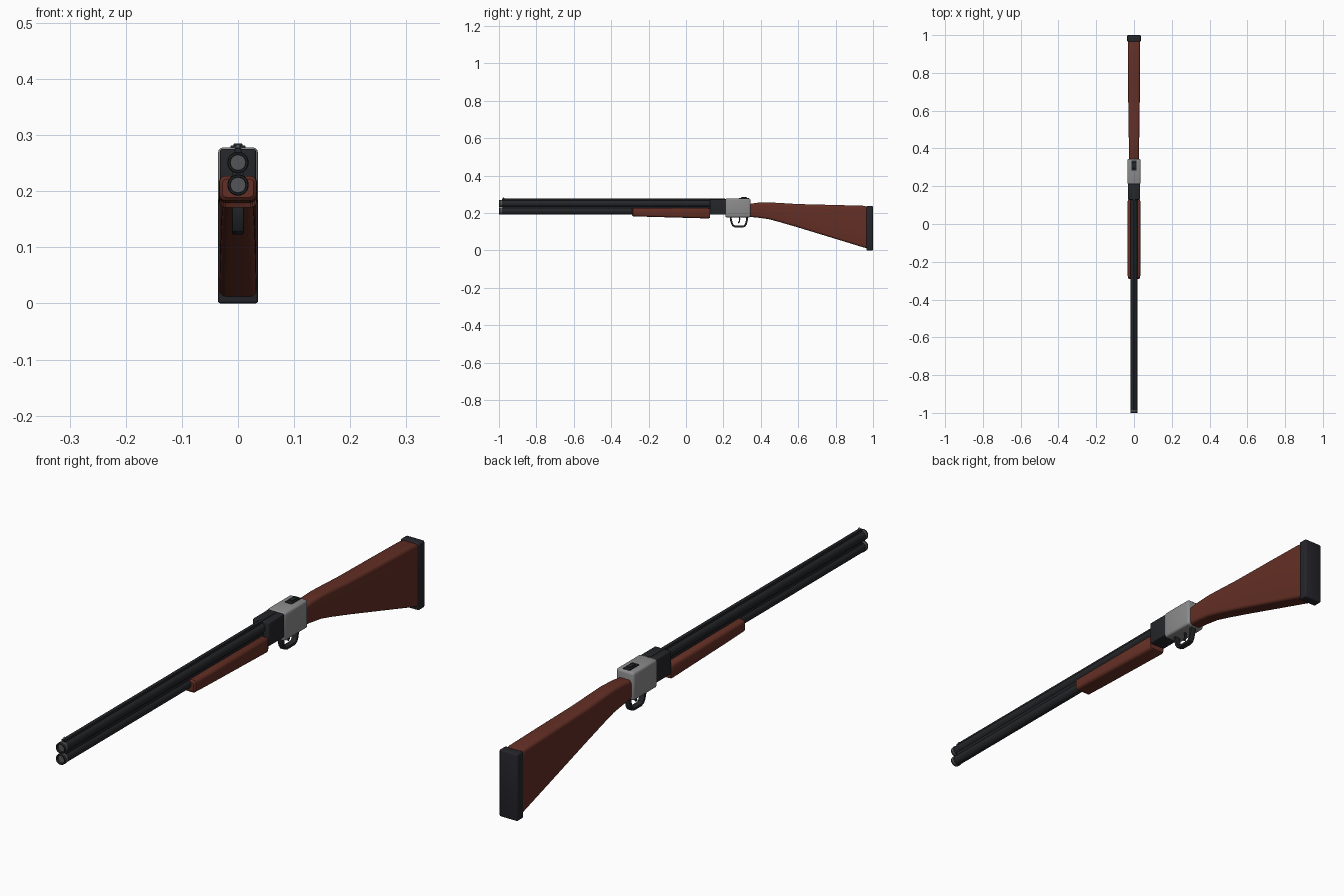
import bpy, bmesh, math
from mathutils import Vector

if "Cube" in bpy.data.objects:
    bpy.data.objects.remove(bpy.data.objects["Cube"])


def material(name, rgb):
    m = bpy.data.materials.new(name)
    m.diffuse_color = (*rgb, 1)
    m.use_nodes = True
    m.node_tree.nodes["Principled BSDF"].inputs["Base Color"].default_value = m.diffuse_color
    return m


WOOD = material("walnut wood", (0.125, 0.028, 0.018))
STEEL = material("light steel", (0.26, 0.26, 0.265))
BLUED = material("blued steel", (0.018, 0.019, 0.022))
RUBBER = material("dark rubber", (0.018, 0.018, 0.024))
TRIM = material("muzzle steel", (0.09, 0.09, 0.095))


def finish(name, bm, mat, bevel=0.0, segments=3):
    bmesh.ops.recalc_face_normals(bm, faces=bm.faces)
    if bevel:
        edges = [e for e in bm.edges if e.calc_face_angle(0) > math.radians(40)]
        bmesh.ops.bevel(bm, geom=edges, offset=bevel, segments=segments,
                        profile=0.5, affect='EDGES', clamp_overlap=True)
    me = bpy.data.meshes.new(name)
    bm.to_mesh(me)
    bm.free()
    me.materials.append(mat)
    me.shade_smooth()
    me.set_sharp_from_angle(angle=math.radians(30))
    ob = bpy.data.objects.new(name, me)
    bpy.context.collection.objects.link(ob)
    return ob


def box(name, x, y, z, mat, bevel=0.0):
    """Box of half width x, with y and z given as (low, high)."""
    bm = bmesh.new()
    bmesh.ops.create_cube(bm, size=1)
    for v in bm.verts:
        v.co = (v.co.x * 2 * x, y[0] if v.co.y < 0 else y[1], z[0] if v.co.z < 0 else z[1])
    return finish(name, bm, mat, bevel)


def loft(name, sections, mat, n=4):
    """Rounded-rectangle sections (y, z low, z high, half width, radius) joined along y."""
    bm = bmesh.new()
    rings = []
    for y, lo, hi, w, r in sections:
        ring = []
        for k, (cx, cz) in enumerate([(w - r, hi - r), (r - w, hi - r), (r - w, lo + r), (w - r, lo + r)]):
            for i in range(n + 1):
                a = math.pi / 2 * (k + i / n)
                ring.append(bm.verts.new((cx + r * math.cos(a), y, cz + r * math.sin(a))))
        rings.append(ring)
    bridge(bm, rings)
    bm.faces.new(rings[0])
    bm.faces.new(rings[-1])
    return finish(name, bm, mat)


def bridge(bm, rings):
    for a, b in zip(rings, rings[1:]):
        for i in range(len(a)):
            j = (i + 1) % len(a)
            bm.faces.new((a[i], a[j], b[j], b[i]))


def lathe(name, profile, z, mat, sides=32):
    """(radius, y) profile turned about a lengthwise axis at height z."""
    bm = bmesh.new()
    rings = [[bm.verts.new((r * math.cos(2 * math.pi * i / sides), y,
                            z + r * math.sin(2 * math.pi * i / sides))) for i in range(sides)]
             for r, y in profile]
    bridge(bm, rings)
    bm.faces.new(rings[0])
    bm.faces.new(rings[-1])
    return finish(name, bm, mat)


def strip(name, path, thick, x, mat, bevel):
    """Flat bar of half width x following a (y, z) path."""
    bm = bmesh.new()
    pts = [Vector(p) for p in path]
    rings = []
    for i, p in enumerate(pts):
        t = (pts[min(i + 1, len(pts) - 1)] - pts[max(i - 1, 0)]).normalized()
        n = Vector((-t.y, t.x)) * thick / 2
        a, b = p + n, p - n
        rings.append([bm.verts.new((-x, *a)), bm.verts.new((x, *a)),
                      bm.verts.new((x, *b)), bm.verts.new((-x, *b))])
    bridge(bm, rings)
    bm.faces.new(rings[0])
    bm.faces.new(rings[-1])
    return finish(name, bm, mat, bevel, 2)


# Over and under barrels with hollow muzzles and trim rings
for label, z in (("upper", 0.251), ("lower", 0.211)):
    lathe(label + "_barrel", [(0.017, 0.2), (0.0178, 0.14), (0.0178, -0.988), (0.0135, -0.988), (0.0135, -0.9)],
          z, BLUED)
    lathe(label + "_muzzle_ring", [(0.014, -0.984), (0.0185, -0.984), (0.0188, -0.987), (0.0188, -0.997),
                                   (0.0175, -1.0), (0.0145, -1.0), (0.0135, -0.997), (0.0135, -0.96)], z, BLUED)
    lathe(label + "_muzzle_band", [(0.0175, -0.984), (0.0192, -0.984), (0.0192, -0.992), (0.0175, -0.992)], z, TRIM)

# Ribs above and between the barrels
box("top_rib", 0.006, (-0.985, 0.21), (0.262, 0.2765), BLUED, 0.001)
box("middle_rib", 0.010, (-0.98, 0.15), (0.225, 0.237), BLUED, 0.001)

# Front bead sight
bm = bmesh.new()
bmesh.ops.create_uvsphere(bm, u_segments=16, v_segments=10, radius=0.0042)
bmesh.ops.translate(bm, verts=bm.verts, vec=(0, -0.975, 0.279))
finish("bead_sight", bm, TRIM)

# Wooden fore-end
loft("fore_end", [(-0.29, 0.189, 0.222, 0.028, 0.008), (-0.284, 0.183, 0.227, 0.033, 0.011),
                  (-0.2, 0.180, 0.227, 0.034, 0.012), (0.12, 0.171, 0.226, 0.034, 0.012),
                  (0.128, 0.175, 0.222, 0.030, 0.009)], WOOD)

# Breech block and receiver
box("breech_block", 0.032, (0.128, 0.22), (0.191, 0.275), BLUED, 0.004)
box("receiver", 0.0355, (0.21, 0.345), (0.177, 0.278), STEEL, 0.009)

# Top lever with raised thumb piece
box("top_lever_plate", 0.0135, (0.283, 0.336), (0.272, 0.2815), BLUED, 0.002)
box("top_lever_thumb_piece", 0.008, (0.295, 0.325), (0.278, 0.285), BLUED, 0.002)

# Trigger guard and trigger
strip("trigger_guard", [(0.238, 0.186), (0.240, 0.165), (0.246, 0.143), (0.253, 0.132), (0.264, 0.128),
                        (0.304, 0.128), (0.315, 0.132), (0.321, 0.143), (0.326, 0.165), (0.328, 0.186)],
      0.010, 0.0105, BLUED, 0.002)
strip("trigger", [(0.283, 0.186), (0.287, 0.170), (0.286, 0.157), (0.280, 0.146)],
      0.007, 0.004, BLUED, 0.0015)

# Wooden butt stock
loft("stock", [(0.335, 0.180, 0.248, 0.026, 0.012), (0.38, 0.176, 0.255, 0.0265, 0.012),
               (0.44, 0.168, 0.257, 0.0275, 0.012), (0.50, 0.152, 0.254, 0.0285, 0.012),
               (0.60, 0.123, 0.248, 0.030, 0.012), (0.80, 0.062, 0.243, 0.032, 0.012),
               (0.95, 0.016, 0.239, 0.033, 0.012), (0.97, 0.011, 0.234, 0.033, 0.012)], WOOD)

# Rubber butt pad
box("butt_pad", 0.036, (0.965, 1.0), (0.0, 0.238), RUBBER, 0.005)
